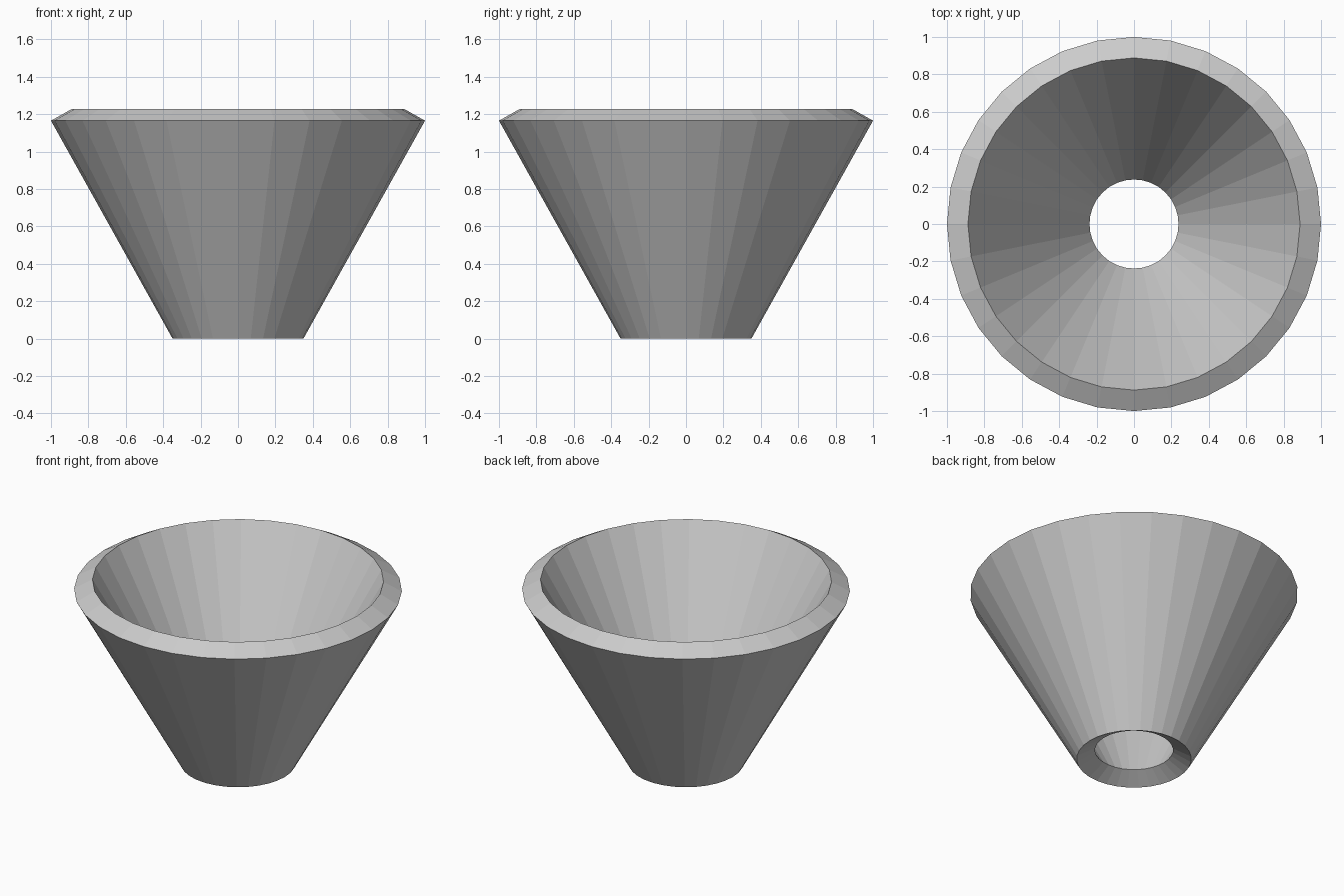
import bpy, bmesh, math

if "Cube" in bpy.data.objects:
    bpy.data.objects.remove(bpy.data.objects["Cube"])

SIDES = 32
# Closed wall section (radius, height): outer wall, sloped top rim, inner wall, sloped bottom rim
PROFILE = [(0.35, 0.0), (1.0, 1.165), (0.888, 1.228), (0.238, 0.062)]

# Revolve the section into an open conical shell
bm = bmesh.new()
rings = []
for r, z in PROFILE:
    angles = [2 * math.pi * i / SIDES for i in range(SIDES)]
    rings.append([bm.verts.new((r * math.cos(a), r * math.sin(a), z)) for a in angles])
for k, lower in enumerate(rings):
    upper = rings[(k + 1) % len(rings)]
    for i in range(SIDES):
        j = (i + 1) % SIDES
        bm.faces.new((lower[i], lower[j], upper[j], upper[i]))
bmesh.ops.recalc_face_normals(bm, faces=bm.faces)

mesh = bpy.data.meshes.new("conical_shell")
bm.to_mesh(mesh)
bm.free()
shell = bpy.data.objects.new("conical_shell", mesh)
bpy.context.collection.objects.link(shell)
